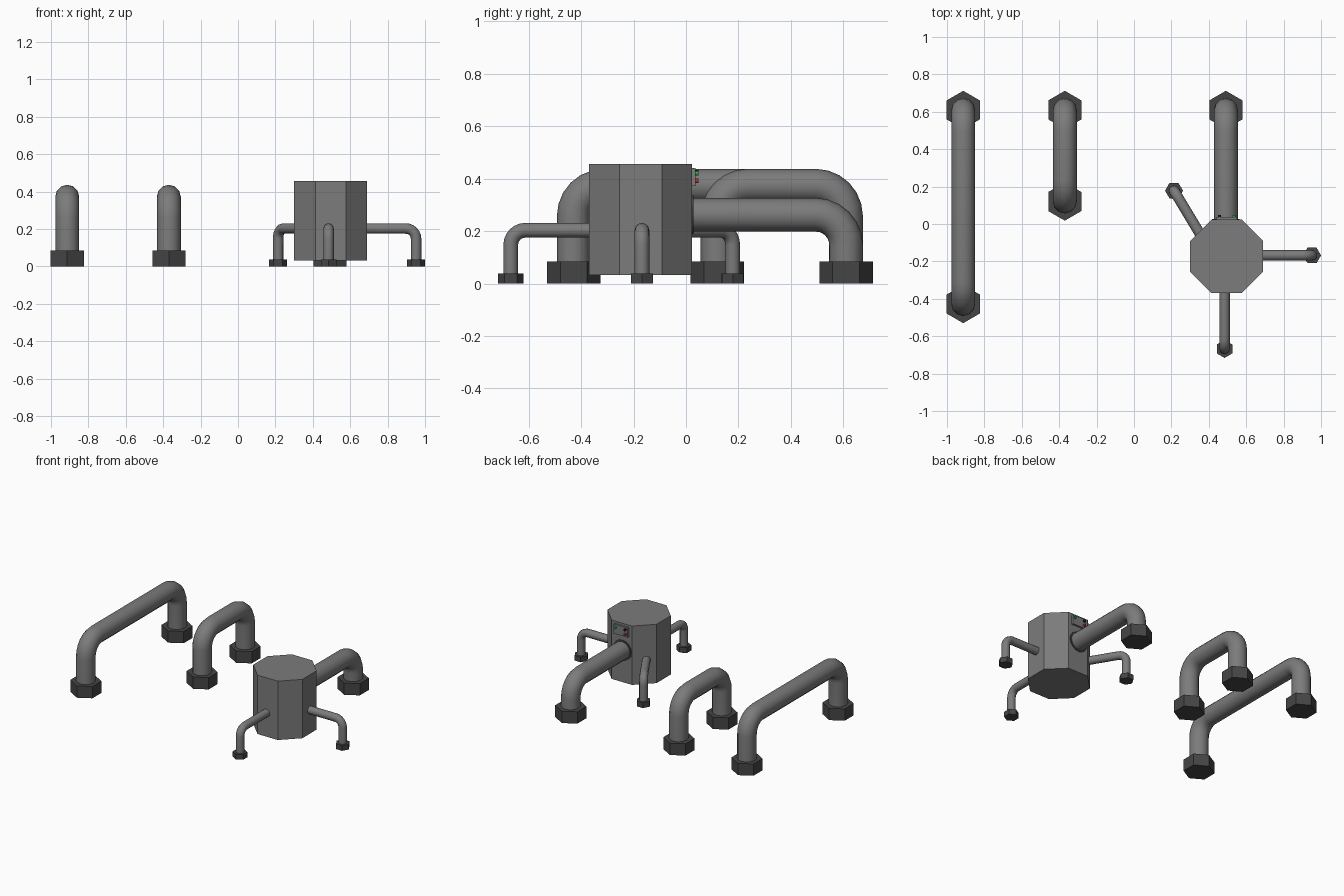
import bpy, bmesh, math
from mathutils import Vector, Matrix

if "Cube" in bpy.data.objects:
    bpy.data.objects.remove(bpy.data.objects["Cube"])


def material(name, r, g, b):
    m = bpy.data.materials.new(name)
    m.diffuse_color = (r, g, b, 1)
    m.use_nodes = True
    m.node_tree.nodes["Principled BSDF"].inputs["Base Color"].default_value = m.diffuse_color
    return m


steel = material("steel", 0.2, 0.2, 0.2)
dark = material("dark_steel", 0.06, 0.06, 0.06)
black = material("black", 0.01, 0.01, 0.01)
green = material("green", 0.02, 0.4, 0.05)
red = material("red", 0.5, 0.02, 0.02)


def finish(bm, name, mat, smooth=False):
    bmesh.ops.recalc_face_normals(bm, faces=bm.faces)
    me = bpy.data.meshes.new(name)
    bm.to_mesh(me)
    bm.free()
    ob = bpy.data.objects.new(name, me)
    bpy.context.collection.objects.link(ob)
    me.materials.append(mat)
    if smooth:
        bpy.ops.object.select_all(action='DESELECT')
        ob.select_set(True)
        bpy.context.view_layer.objects.active = ob
        bpy.ops.object.shade_smooth_by_angle(angle=math.radians(40))
    return ob


def prism(name, sides, r, depth, loc, mat, turn=0.0, along_y=False):
    # first corner points along angle "turn"
    bm = bmesh.new()
    bmesh.ops.create_cone(bm, cap_ends=True, segments=sides, radius1=r, radius2=r, depth=depth)
    v = max(bm.verts, key=lambda v: v.co.x).co
    rot = Matrix.Rotation(turn - math.atan2(v.y, v.x), 4, 'Z')
    if along_y:
        rot = Matrix.Rotation(math.pi / 2, 4, 'X') @ rot
    bm.transform(Matrix.Translation(loc) @ rot)
    return finish(bm, name, mat, along_y)


def box(name, size, loc, mat):
    bm = bmesh.new()
    bmesh.ops.create_cube(bm, size=1)
    bm.transform(Matrix.Translation(loc) @ Matrix.Diagonal((*size, 1)))
    return finish(bm, name, mat)


def pipe(name, start, angle, length, z, r, bend, both_ends, sides=12, steps=6):
    # profile path in (distance, height), swept in a vertical plane
    path = []
    arc = [(math.sin(i / steps * math.pi / 2) * bend, (1 - math.cos(i / steps * math.pi / 2)) * bend)
           for i in range(steps + 1)]
    down = [(length - bend + s, z - h) for s, h in arc] + [(length, 0.02)]
    if both_ends:
        path = [(length - d, h) for d, h in reversed(down)]
    else:
        path = [(0, z)]
    path += down
    fwd = Vector((math.cos(angle), math.sin(angle), 0))
    up = Vector((0, 0, 1))
    side = fwd.cross(up)
    pts = [Vector((start[0], start[1], 0)) + fwd * d + up * h for d, h in path]
    bm = bmesh.new()
    rings = []
    for i, p in enumerate(pts):
        t = (pts[min(i + 1, len(pts) - 1)] - p).normalized() + (p - pts[max(i - 1, 0)]).normalized()
        t.normalize()
        n = side.cross(t)
        rings.append([bm.verts.new(p + (side * math.cos(a) + n * math.sin(a)) * r)
                      for a in (2 * math.pi * k / sides for k in range(sides))])
    for a, b in zip(rings, rings[1:]):
        for k in range(sides):
            j = (k + 1) % sides
            bm.faces.new((a[k], a[j], b[j], b[k]))
    bm.faces.new(rings[0])
    bm.faces.new(rings[-1])
    return finish(bm, name, steel, True)


UP = math.pi / 2
BACK = 0.61

# two freestanding arched pipes with hexagonal flanges
for name, x, y0 in (("long", -0.913, -0.428), ("short", -0.37, 0.12)):
    pipe(name + "_arch_pipe", (x, y0), UP, BACK - y0, 0.373, 0.064, 0.115, True)
    for end, y in (("front", y0), ("back", BACK)):
        prism(f"{name}_arch_{end}_flange", 6, 0.102, 0.085, (x, y, 0.0425), dark, UP)

# octagonal tank
TX, TY, AP = 0.495, -0.173, 0.196
prism("tank", 8, AP / math.cos(math.pi / 8), 0.424, (TX, TY, 0.244), steel, math.pi / 8)
FACE = TY + AP

# large outlet pipe at the back, with collar and flange
pipe("outlet_pipe", (0.491, -0.08), UP, BACK + 0.08, 0.262, 0.064, 0.115, False)
prism("outlet_collar", 16, 0.074, 0.01, (0.491, FACE, 0.262), dark, 0, True)
prism("outlet_flange", 6, 0.102, 0.085, (0.491, BACK, 0.0425), dark, UP)

# thin pipes with small hexagonal feet
for name, x, y, ang in (("front", 0.484, -0.668, -UP), ("right", 0.952, -0.168, 0.0),
                        ("left", 0.214, 0.178, math.radians(121))):
    L = 0.4
    start = (x - L * math.cos(ang), y - L * math.sin(ang))
    pipe(name + "_thin_pipe", start, ang, L, 0.203, 0.028, 0.055, False)
    prism(name + "_thin_pipe_foot", 6, 0.048, 0.038, (x, y, 0.019), dark, ang)

# control panel with buttons
box("control_panel", (0.11, 0.02, 0.068), (0.495, FACE + 0.004, 0.406), steel)
for name, x, z, mat in (("green_button", 0.535, 0.42, green), ("black_button", 0.457, 0.424, black),
                        ("red_button", 0.457, 0.391, red)):
    prism(name, 10, 0.009, 0.014, (x, FACE + 0.017, z), mat, 0, True)
